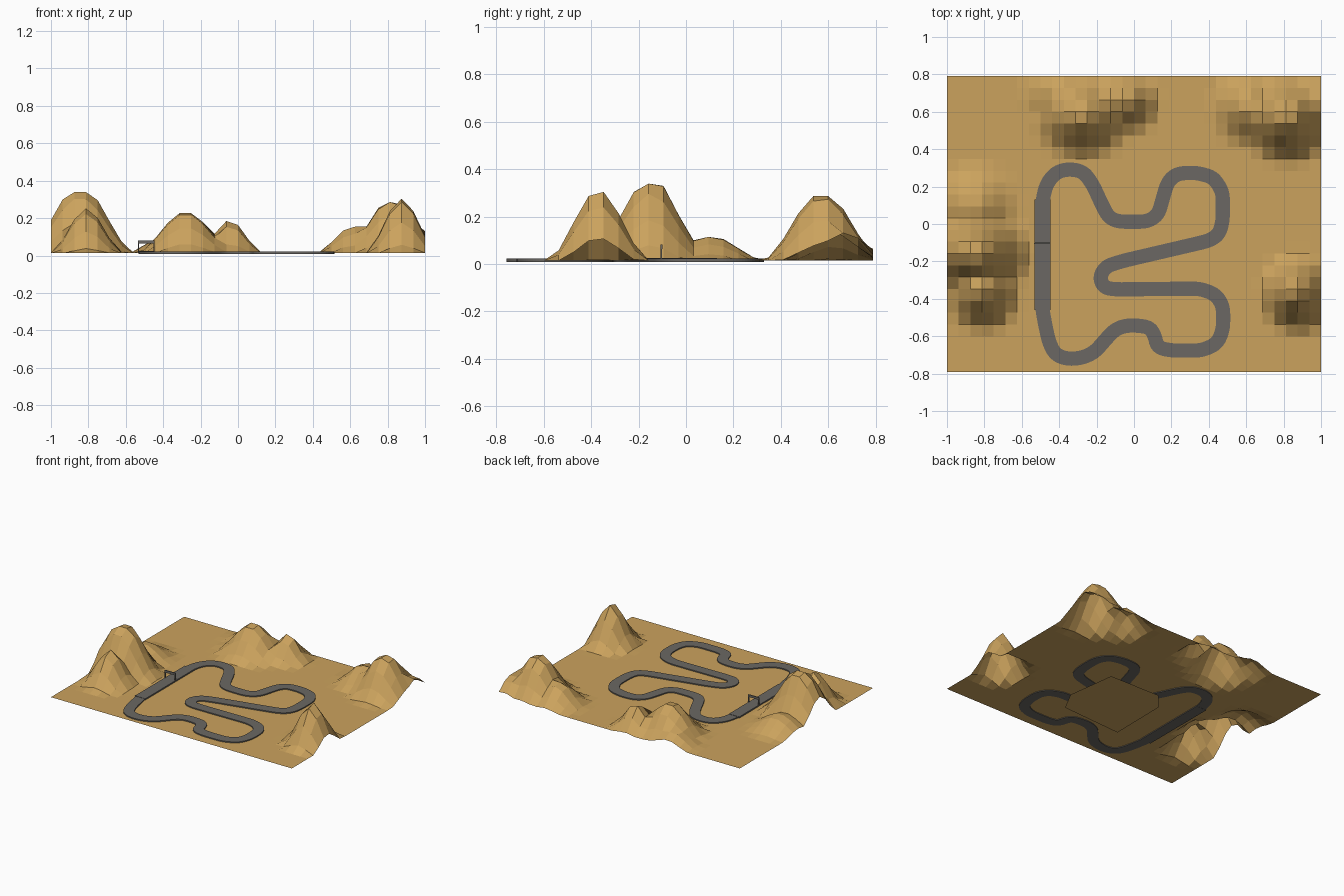
import bpy, bmesh, math
from mathutils import Vector

if "Cube" in bpy.data.objects:
    bpy.data.objects.remove(bpy.data.objects["Cube"])

def material(name, rgb):
    m = bpy.data.materials.new(name)
    m.diffuse_color = (*rgb, 1)
    m.use_nodes = True
    m.node_tree.nodes["Principled BSDF"].inputs["Base Color"].default_value = m.diffuse_color
    return m

SAND = material("sand", (0.60, 0.365, 0.11))
ASPHALT = material("asphalt", (0.145, 0.137, 0.125))

def finish(name, bm, mat):
    me = bpy.data.meshes.new(name)
    bm.to_mesh(me)
    bm.free()
    me.materials.append(mat)
    ob = bpy.data.objects.new(name, me)
    bpy.context.collection.objects.link(ob)
    return ob

def box(name, x0, x1, y0, y1, z0, z1, mat):
    bm = bmesh.new()
    bmesh.ops.create_cube(bm, size=1)
    for v in bm.verts:
        v.co = ((x0 + x1) / 2 + v.co.x * (x1 - x0),
                (y0 + y1) / 2 + v.co.y * (y1 - y0),
                (z0 + z1) / 2 + v.co.z * (z1 - z0))
    return finish(name, bm, mat)

# Hills: centre x, centre y, radius x, radius y, amplitude, height cap
GROUND = 0.014
HILLS = [
    (-0.845, -0.15, 0.30, 0.25, 0.37, 0.325),   # left peak
    (-0.81, -0.36, 0.20, 0.22, 0.24, 0.24),     # left front peak
    (-0.85, 0.10, 0.24, 0.24, 0.11, 0.10),      # left ridge
    (0.875, -0.37, 0.20, 0.22, 0.30, 0.29),     # right peak
    (0.82, 0.575, 0.26, 0.26, 0.30, 0.272),     # back right peak
    (0.62, 0.62, 0.21, 0.22, 0.15, 0.14),       # its shoulder
    (0.96, 0.67, 0.20, 0.20, 0.13, 0.12),       # its spur
    (-0.28, 0.58, 0.27, 0.24, 0.23, 0.212),     # back peak
    (-0.045, 0.65, 0.18, 0.17, 0.18, 0.17),     # back small peak
    (-0.40, 0.70, 0.20, 0.20, 0.09, 0.09),      # back spur
]

def height(x, y):
    h = 0
    for cx, cy, rx, ry, amp, cap in HILLS:
        d = 1 - math.hypot((x - cx) / rx, (y - cy) / ry)
        if d > 0:
            h = max(h, min(cap, amp * d * d * (3 - 2 * d)))
    return GROUND + h

# Terrain: an open, faceted grid
NX, NY, HY = 32, 25, 0.79
bm = bmesh.new()
grid = [[bm.verts.new((x, y, height(x, y)))
         for x in (-1 + 2 * i / NX for i in range(NX + 1))]
        for y in (-HY + 2 * HY * j / NY for j in range(NY + 1))]
for j in range(NY):
    for i in range(NX):
        bm.faces.new((grid[j][i], grid[j][i + 1], grid[j + 1][i + 1], grid[j + 1][i]))
finish("terrain", bm, SAND)

# Flat patch under the terrain
bm = bmesh.new()
patch = [(0.235, -0.45), (0.32, -0.29), (0.27, 0.08),
         (-0.145, 0.087), (-0.25, -0.04), (-0.256, -0.48)]
bm.faces.new([bm.verts.new((x, y, 0)) for x, y in reversed(patch)])
finish("underside_patch", bm, SAND)

# Track centre line, rounded by corner cutting
path = [(-.49, -.46), (-.49, .12), (-.47, .21), (-.42, .275), (-.35, .295), (-.27, .28),
        (-.22, .21), (-.17, .10), (-.135, .035), (-.08, .012), (.07, .012), (.13, .05),
        (.155, .14), (.18, .225), (.23, .27), (.33, .275), (.425, .25), (.475, .17),
        (.475, .02), (.455, -.055), (.40, -.09), (-.05, -.195), (-.15, -.225),
        (-.185, -.285), (-.16, -.34), (-.10, -.35), (.35, -.345), (.435, -.375),
        (.477, -.44), (.477, -.56), (.445, -.64), (.36, -.677), (.20, -.677),
        (.125, -.66), (.11, -.595), (.085, -.555), (.03, -.543), (-.05, -.543),
        (-.11, -.57), (-.21, -.685), (-.28, -.717), (-.36, -.722), (-.425, -.695),
        (-.458, -.62)]
pts = [Vector(p) for p in path]
for _ in range(3):
    cut = []
    for a, b in zip(pts, pts[1:] + pts[:1]):
        k = min(0.25, 0.02 / (b - a).length)   # keep long straights straight
        cut += [a.lerp(b, k), b.lerp(a, k)]
    pts = cut

# Track: rectangular section swept round the loop
W, Z0, Z1 = 0.038, 0.009, 0.022
bm = bmesh.new()
rings = []
n = len(pts)
for i, p in enumerate(pts):
    t = (pts[(i + 1) % n] - pts[i - 1]).normalized()
    s = Vector((-t.y, t.x)) * W
    l, r = p + s, p - s
    rings.append([bm.verts.new((q.x, q.y, z)) for q, z in
                  ((l, Z0), (r, Z0), (r, Z1), (l, Z1))])
for i in range(n):
    a, b = rings[i], rings[(i + 1) % n]
    for k in range(4):
        bm.faces.new((a[k], a[(k + 1) % 4], b[(k + 1) % 4], b[k]))
bmesh.ops.recalc_face_normals(bm, faces=bm.faces)
finish("track", bm, ASPHALT)

# Start straight and its gantry
box("start_straight", -0.533, -0.447, -0.46, 0.13, 0.008, 0.024, ASPHALT)
box("gantry_bar", -0.533, -0.447, -0.107, -0.100, 0.064, 0.081, ASPHALT)
for name, x in (("gantry_post_left", -0.531), ("gantry_post_right", -0.449)):
    box(name, x - 0.003, x + 0.003, -0.107, -0.101, 0.015, 0.08, ASPHALT)
